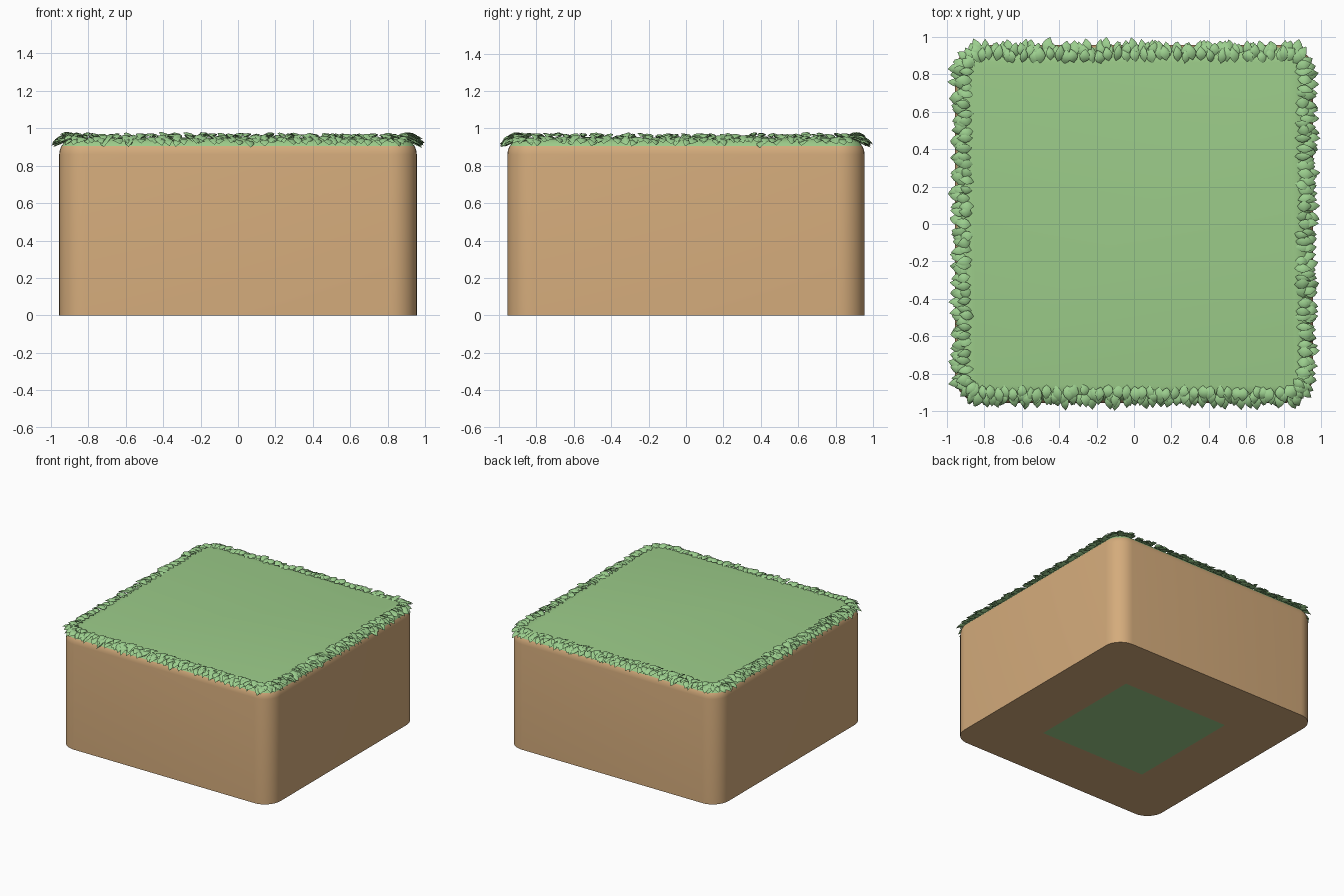
import bpy, bmesh, random
from math import sin, cos, pi, radians
from mathutils import Vector, Matrix

if "Cube" in bpy.data.objects:
    bpy.data.objects.remove(bpy.data.objects["Cube"])

random.seed(4)


def material(name, color):
    m = bpy.data.materials.new(name)
    m.diffuse_color = (*color, 1)
    m.use_nodes = True
    m.node_tree.nodes["Principled BSDF"].inputs["Base Color"].default_value = m.diffuse_color
    return m


dirt = material("dirt", (0.66, 0.41, 0.20))
grass = material("grass", (0.33, 0.60, 0.25))
leaf_green = material("leaf_green", (0.33, 0.62, 0.27))


def finish(bm, name, mats):
    bmesh.ops.recalc_face_normals(bm, faces=bm.faces[:])
    mesh = bpy.data.meshes.new(name)
    bm.to_mesh(mesh)
    bm.free()
    for m in mats:
        mesh.materials.append(m)
    ob = bpy.data.objects.new(name, mesh)
    bpy.context.collection.objects.link(ob)
    bpy.ops.object.select_all(action='DESELECT')
    ob.select_set(True)
    bpy.context.view_layer.objects.active = ob
    bpy.ops.object.shade_smooth_by_angle(angle=radians(40))
    return ob


def rounded_square(half, r, seg=8):
    """Corner arcs of a rounded square, counter-clockwise."""
    pts = []
    for k in range(4):
        for i in range(seg + 1):
            a = (k + i / seg) * pi / 2
            c = Vector((half - r, half - r, 0))
            c.rotate(Matrix.Rotation(k * pi / 2, 3, 'Z').to_euler())
            pts.append(c + Vector((cos(a), sin(a), 0)) * r)
    return pts


# Block: stacked rings from the green underside patch up to the rounded grass top
HALF, R, BEVEL, TOP = 0.955, 0.14, 0.09, 0.95
rings = [(0.478, 0.001, 0), (HALF, R, 0)]
for deg in (0, 15, 30, 45, 60, 75, 90):
    a = radians(deg)
    d = BEVEL * (1 - cos(a))
    rings.append((HALF - d, R - d, TOP - BEVEL + BEVEL * sin(a)))
bm = bmesh.new()
loops = [[bm.verts.new((p.x, p.y, z)) for p in rounded_square(h, r)] for h, r, z in rings]
bm.faces.new(loops[0][::-1]).material_index = 1
bm.faces.new(loops[-1]).material_index = 1
for j, (lo, hi) in enumerate(zip(loops, loops[1:])):
    for i in range(len(lo)):
        n = (i + 1) % len(lo)
        f = bm.faces.new((lo[i], lo[n], hi[n], hi[i]))
        f.material_index = 1 if j >= 4 else 0
finish(bm, "ground_block", [dirt, grass])


def add_leaf(bm, mat, length, width, thick):
    """Flattened pointed leaf along +Y with a slight arch."""
    n, rows = 6, []
    for u in (0.2, 0.45, 0.7, 0.88):
        w = width / 2 * sin(pi * u ** 0.85)
        arch = 0.012 * sin(pi * u)
        rows.append([bm.verts.new(mat @ Vector((w * cos(2 * pi * i / n), u * length,
                     arch + thick / 2 * sin(pi * u) * sin(2 * pi * i / n)))) for i in range(n)])
    base = bm.verts.new(mat @ Vector((0, 0, 0)))
    tip = bm.verts.new(mat @ Vector((0, length, 0)))
    for i in range(n):
        k = (i + 1) % n
        bm.faces.new((base, rows[0][k], rows[0][i]))
        bm.faces.new((tip, rows[-1][i], rows[-1][k]))
        for a, b in zip(rows, rows[1:]):
            bm.faces.new((a[i], a[k], b[k], b[i]))


def leaf_row(name, half, r, z, length, tilt, spacing):
    """Leaves pointing outward around a rounded square path."""
    bm = bmesh.new()
    straight = 2 * (half - r)
    n_side = round(straight / spacing)
    for k in range(4):
        spots = [(half, -straight / 2 + straight * (i + 0.5) / n_side, 0) for i in range(n_side)]
        n_arc = 5
        for i in range(n_arc):
            a = (i + 0.5) / n_arc * pi / 2
            spots.append((half - r + r * cos(a), half - r + r * sin(a), a))
        for x, y, a in spots:
            j = random.uniform
            m = (Matrix.Rotation(k * pi / 2, 4, 'Z')
                 @ Matrix.Translation((x + j(-0.012, 0.008), y + j(-0.012, 0.012), z + j(-0.004, 0.006)))
                 @ Matrix.Rotation(a - pi / 2 + j(-0.3, 0.3), 4, 'Z')
                 @ Matrix.Rotation(-radians(tilt + j(-9, 9)), 4, 'X')
                 @ Matrix.Rotation(j(-0.35, 0.35), 4, 'Y'))
            add_leaf(bm, m, length * j(0.85, 1.1), 0.052 * j(0.85, 1.15), 0.014)
    finish(bm, name, [leaf_green])


# Overlapping leaf fringe
leaf_row("upper_leaves", 0.868, 0.07, 0.951, 0.085, 3, 0.046)
leaf_row("middle_leaves", 0.890, 0.08, 0.942, 0.085, 10, 0.046)
leaf_row("lower_leaves", 0.905, 0.09, 0.934, 0.085, 16, 0.046)
